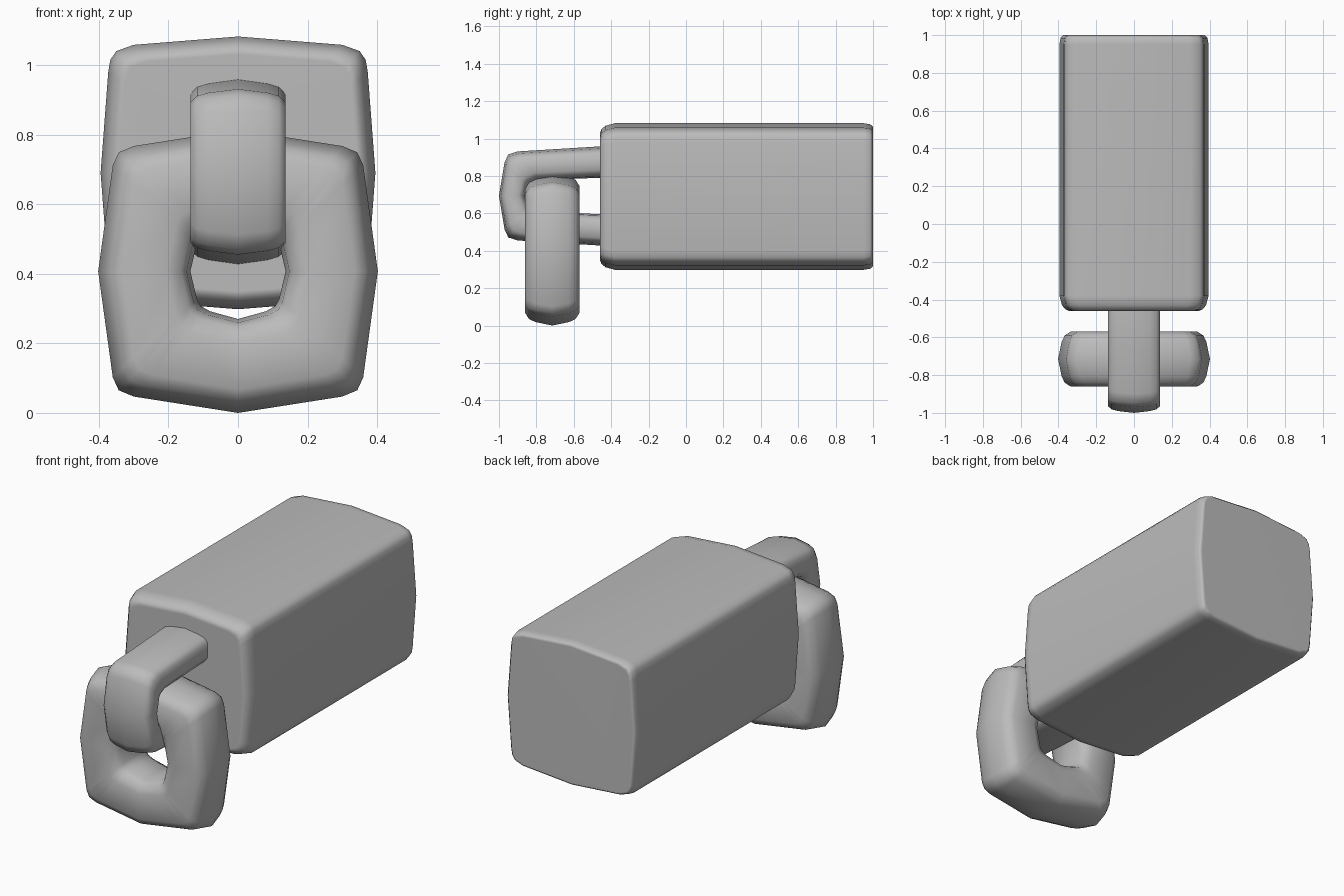
import bpy, bmesh

cube = bpy.data.objects.get("Cube")
if cube:
    bpy.data.objects.remove(cube, do_unlink=True)

grey = bpy.data.materials.new("plain grey")
grey.use_nodes = True
colour = (0.5, 0.5, 0.5, 1)
grey.diffuse_color = colour
grey.node_tree.nodes["Principled BSDF"].inputs["Base Color"].default_value = colour


def full_loop(quarter):
    """Mirror a quarter outline (from the u axis to the v axis) into a closed loop."""
    half = quarter + [(-u, v) for u, v in reversed(quarter[:-1])]
    return half + [(u, -v) for u, v in reversed(half[1:-1])]


def loft(name, rings, closed):
    """Skin a list of equal rings; either join the last to the first or cap both."""
    bm = bmesh.new()
    rows = [[bm.verts.new(p) for p in ring] for ring in rings]
    n = len(rows[0])
    pairs = list(zip(rows, rows[1:]))
    if closed:
        pairs.append((rows[-1], rows[0]))
    else:
        bm.faces.new(rows[0])
        bm.faces.new(rows[-1])
    for a, b in pairs:
        for i in range(n):
            j = (i + 1) % n
            bm.faces.new((a[i], a[j], b[j], b[i]))
    bmesh.ops.recalc_face_normals(bm, faces=bm.faces)
    for f in bm.faces:
        f.smooth = True
    mesh = bpy.data.meshes.new(name)
    bm.to_mesh(mesh)
    bm.free()
    mesh.materials.append(grey)
    obj = bpy.data.objects.new(name, mesh)
    bpy.context.collection.objects.link(obj)
    return obj


# Rounded bar section: (position from outer to inner outline, share of half width)
side = [(0.07, 0.62), (0.13, 0.86), (0.25, 1), (0.75, 1), (0.9, 0.86), (0.96, 0.62)]
section = [(0, 0)] + side + [(1, 0)] + [(t, -w) for t, w in reversed(side)]


def chain_link(name, outer, inner, half_width, place):
    outer, inner = full_loop(outer), full_loop(inner)
    rings = []
    for t, w in section:
        rings.append([place(a + (c - a) * t, b + (d - b) * t, w * half_width)
                      for (a, b), (c, d) in zip(outer, inner)])
    loft(name, rings, True)


# Long block with gently bulging sides and softened ends
outline = full_loop([(0.395, 0), (0.373, 0.29), (0.367, 0.325), (0.35, 0.35),
                     (0.30, 0.368), (0, 0.392)])
ends = [(-0.46, 0.87), (-0.452, 0.92), (-0.43, 0.965), (-0.38, 1),
        (0.95, 1), (0.985, 0.985), (1, 0.95)]
block = loft("block", [[(x * s, y, 0.69 + z * s) for x, z in outline]
                       for y, s in ends], False)
block.modifiers.new("even shading", 'WEIGHTED_NORMAL')

# Upright link half sunk into the front of the block
chain_link("fixed_link",
           [(0.54, 0), (0.51, 0.18), (0.49, 0.222), (0.44, 0.238), (0, 0.265)],
           [(0.40, 0), (0.385, 0.05), (0.37, 0.065), (0.33, 0.085), (0, 0.097)],
           0.137, lambda u, v, w: (w, -0.46 + u, 0.693 + v))

# Loose link hanging crosswise through it
chain_link("hanging_link",
           [(0.402, 0), (0.36, 0.305), (0.343, 0.342), (0.30, 0.36), (0, 0.407)],
           [(0.137, 0), (0.118, 0.08), (0.107, 0.10), (0.08, 0.115), (0, 0.137)],
           0.145, lambda u, v, w: (u, -0.715 + w, 0.407 + v))
